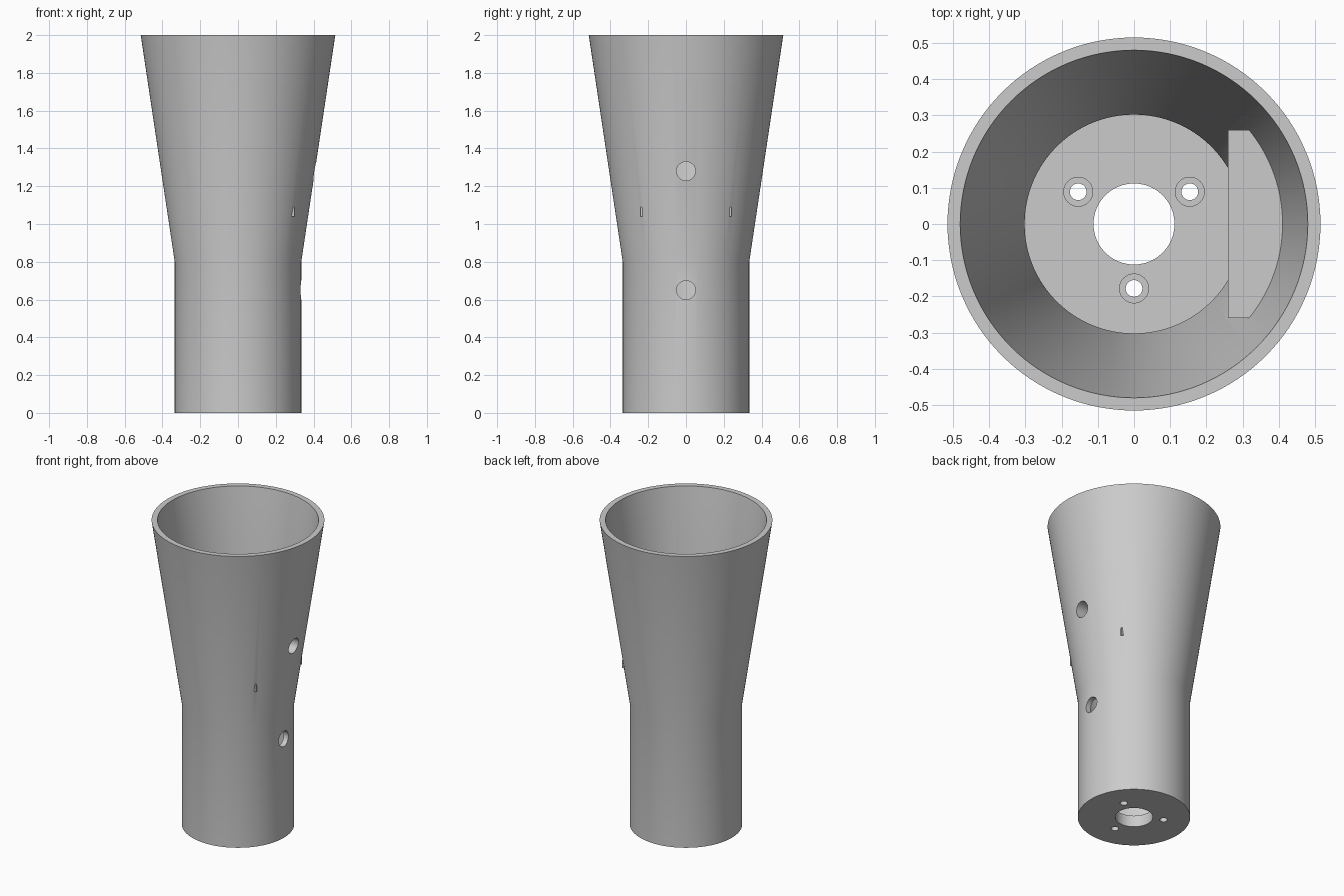
import bpy, bmesh, math
from mathutils import Matrix, Vector

if "Cube" in bpy.data.objects:
    bpy.data.objects.remove(bpy.data.objects["Cube"], do_unlink=True)

grey = bpy.data.materials.new("plain grey")
grey.use_nodes = True
colour = (0.6, 0.6, 0.6, 1)
grey.diffuse_color = colour
grey.node_tree.nodes["Principled BSDF"].inputs["Base Color"].default_value = colour

FLOOR = 0.075
KINK = 0.8
SEGMENTS = 128


def finish(bm, name):
    bmesh.ops.remove_doubles(bm, verts=bm.verts, dist=1e-5)
    bmesh.ops.recalc_face_normals(bm, faces=bm.faces)
    mesh = bpy.data.meshes.new(name)
    bm.to_mesh(mesh)
    bm.free()
    mesh.materials.append(grey)
    obj = bpy.data.objects.new(name, mesh)
    bpy.context.collection.objects.link(obj)
    return obj


def lathe(name, profile):
    bm = bmesh.new()
    verts = [bm.verts.new((r, 0, z)) for r, z in profile]
    edges = [bm.edges.new(pair) for pair in zip(verts, verts[1:])]
    bmesh.ops.spin(bm, geom=verts + edges, axis=(0, 0, 1), cent=(0, 0, 0),
                   angle=math.tau, steps=SEGMENTS, use_merge=True)
    return finish(bm, name)


def box(name, low, high):
    low, high = Vector(low), Vector(high)
    bm = bmesh.new()
    bmesh.ops.create_cube(bm, size=1, matrix=Matrix.Translation((low + high) / 2)
                          @ Matrix.Diagonal((*(high - low), 1)))
    return finish(bm, name)


def rod(name, radius, start, end):
    start, end = Vector(start), Vector(end)
    turn = (end - start).to_track_quat("Z", "Y").to_matrix().to_4x4()
    bm = bmesh.new()
    bmesh.ops.create_cone(bm, cap_ends=True, segments=48, radius1=radius, radius2=radius,
                          depth=(end - start).length,
                          matrix=Matrix.Translation((start + end) / 2) @ turn)
    return finish(bm, name)


def combine(target, tool, operation):
    mod = target.modifiers.new(operation, "BOOLEAN")
    mod.operation, mod.solver, mod.object = operation, "EXACT", tool
    bpy.context.view_layer.objects.active = target
    bpy.ops.object.modifier_apply(modifier=mod.name)
    bpy.data.objects.remove(tool, do_unlink=True)


# Flared tube with a closed floor
body = lathe("flared_tube", [(0, 0), (0.335, 0), (0.335, KINK), (0.515, 2), (0.48, 2),
                             (0.302, KINK), (0.302, FLOOR), (0, FLOOR)])

# Inner mounting block, trimmed to the middle of the wall
block = box("mounting_block", (0.26, -0.26, 1.03), (0.6, 0.26, 1.53))
combine(block, lathe("trim_cone", [(0, KINK), (0.319, KINK), (0.498, 2), (0, 2)]), "INTERSECT")
combine(body, block, "UNION")

# Block corners just breaking through the outer wall
for side in (-1, 1):
    ys = sorted((side * 0.23, side * 0.24))
    combine(body, box("corner_nib", (0.27, ys[0], 1.04), (0.298, ys[1], 1.09)), "UNION")

# Two side holes
for z in (0.65, 1.28):
    combine(body, rod("side_hole", 0.05, (0.15, 0, z), (0.6, 0, z)), "DIFFERENCE")

# Centre hole and three counterbored screw holes
combine(body, rod("centre_hole", 0.112, (0, 0, -0.1), (0, 0, 0.2)), "DIFFERENCE")
for degrees in (30, 150, 270):
    a = math.radians(degrees)
    x, y = 0.178 * math.cos(a), 0.178 * math.sin(a)
    combine(body, rod("screw_hole", 0.023, (x, y, -0.1), (x, y, 0.2)), "DIFFERENCE")
    combine(body, rod("counterbore", 0.04, (x, y, 0.04), (x, y, 0.2)), "DIFFERENCE")

bpy.ops.object.select_all(action="DESELECT")
body.select_set(True)
bpy.context.view_layer.objects.active = body
bpy.ops.object.shade_smooth_by_angle(angle=math.radians(30))
